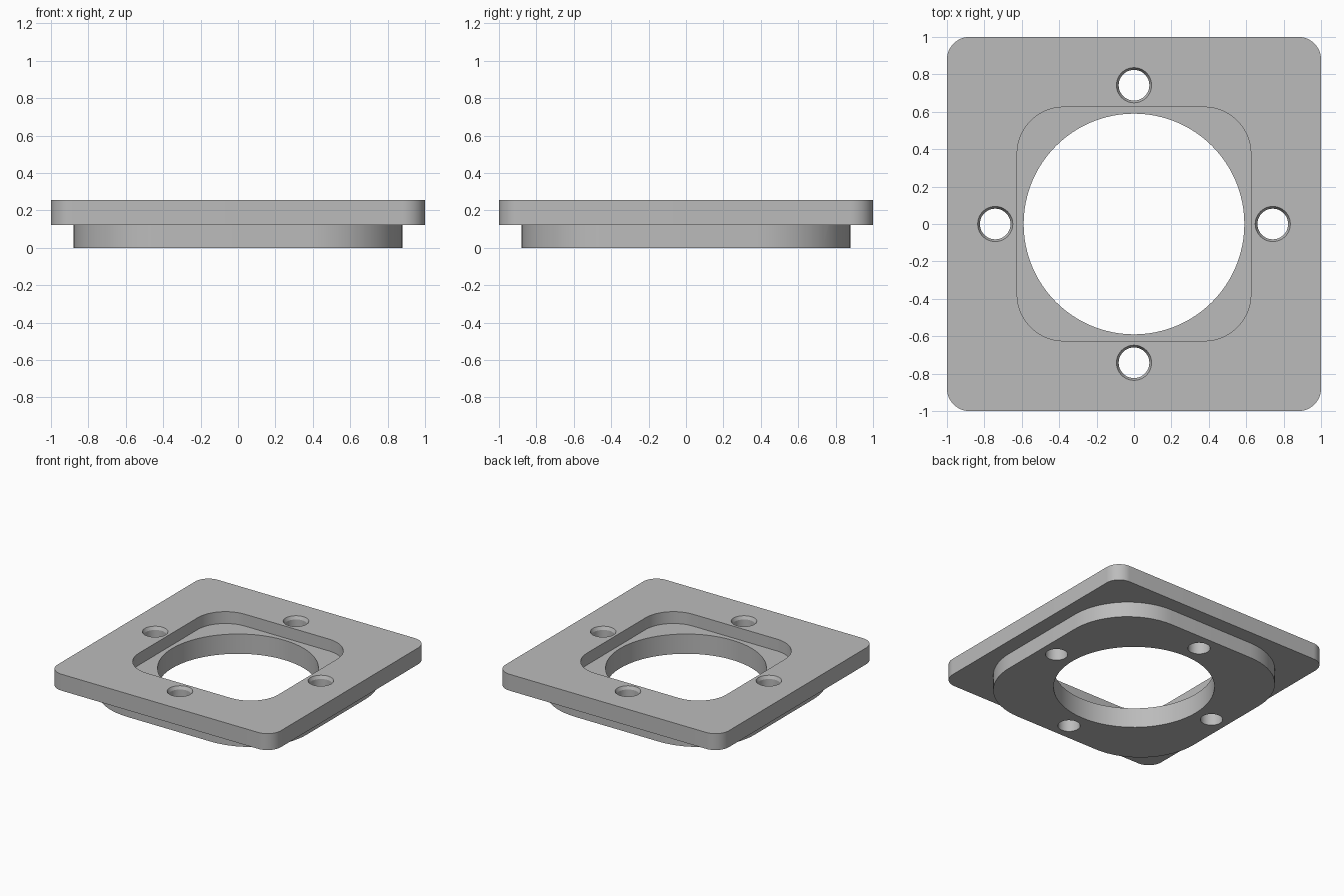
import bpy
import math

old = bpy.data.objects.get("Cube")
if old:
    bpy.data.objects.remove(old, do_unlink=True)

TOP, STEP, FLOOR = 0.256, 0.123, 0.16

grey = bpy.data.materials.new("plain grey")
grey.use_nodes = True
grey.diffuse_color = (0.5, 0.5, 0.5, 1)
grey.node_tree.nodes["Principled BSDF"].inputs["Base Color"].default_value = (0.5, 0.5, 0.5, 1)


def rounded_square(half, radius, steps=16):
    """Outline of a square with rounded corners, counter-clockwise."""
    inner = half - radius
    points = []
    for quarter in range(4):
        turn = quarter * math.pi / 2
        cx = inner * math.sqrt(2) * math.cos(turn + math.pi / 4)
        cy = inner * math.sqrt(2) * math.sin(turn + math.pi / 4)
        for i in range(steps + 1):
            a = turn + i / steps * math.pi / 2
            points.append((cx + radius * math.cos(a), cy + radius * math.sin(a)))
    return points


def circle(radius, x=0, y=0, sides=48):
    return [(x + radius * math.cos(math.tau * i / sides),
             y + radius * math.sin(math.tau * i / sides)) for i in range(sides)]


def loft(name, levels):
    """Solid through (outline, z) levels that share one point count."""
    n = len(levels[0][0])
    verts = [(x, y, z) for outline, z in levels for x, y in outline]
    faces = [list(range(n))[::-1], [len(verts) - n + i for i in range(n)]]
    for k in range(len(levels) - 1):
        for i in range(n):
            j = (i + 1) % n
            faces.append([k * n + i, k * n + j, (k + 1) * n + j, (k + 1) * n + i])
    mesh = bpy.data.meshes.new(name)
    mesh.from_pydata(verts, [], faces)
    mesh.materials.append(grey)
    obj = bpy.data.objects.new(name, mesh)
    bpy.context.collection.objects.link(obj)
    return obj


def combine(target, tool, operation):
    tool.hide_render = True
    mod = target.modifiers.new(tool.name, "BOOLEAN")
    mod.operation = operation
    mod.solver = "EXACT"
    mod.object = tool
    bpy.context.view_layer.objects.active = target
    bpy.ops.object.modifier_apply(modifier=mod.name)
    bpy.data.objects.remove(tool, do_unlink=True)


# Square flange with the rounder boss below it
plate = loft("flange_plate", [(rounded_square(1, 0.12), STEP), (rounded_square(1, 0.12), TOP)])
boss_outline = rounded_square(0.88, 0.505)
combine(plate, loft("lower_boss", [(boss_outline, 0), (boss_outline, STEP + 0.02)]), "UNION")

# Rounded pocket in the top
pocket = rounded_square(0.625, 0.25)
combine(plate, loft("pocket_cutter", [(pocket, FLOOR), (pocket, TOP + 0.1)]), "DIFFERENCE")

# Large central bore
bore = circle(0.59, sides=96)
combine(plate, loft("bore_cutter", [(bore, -0.1), (bore, TOP + 0.1)]), "DIFFERENCE")

# Four bolt holes with a chamfered mouth
for k in range(4):
    x = 0.742 * math.cos(k * math.pi / 2)
    y = 0.742 * math.sin(k * math.pi / 2)
    small, wide = circle(0.082, x, y), circle(0.094, x, y)
    cutter = loft("bolt_hole_cutter", [(small, -0.1), (small, TOP - 0.025),
                                       (wide, TOP), (wide, TOP + 0.1)])
    combine(plate, cutter, "DIFFERENCE")

# Smooth the round walls, keep the rims sharp
bpy.ops.object.select_all(action="DESELECT")
plate.select_set(True)
bpy.context.view_layer.objects.active = plate
bpy.ops.object.shade_smooth_by_angle(angle=math.radians(20))
